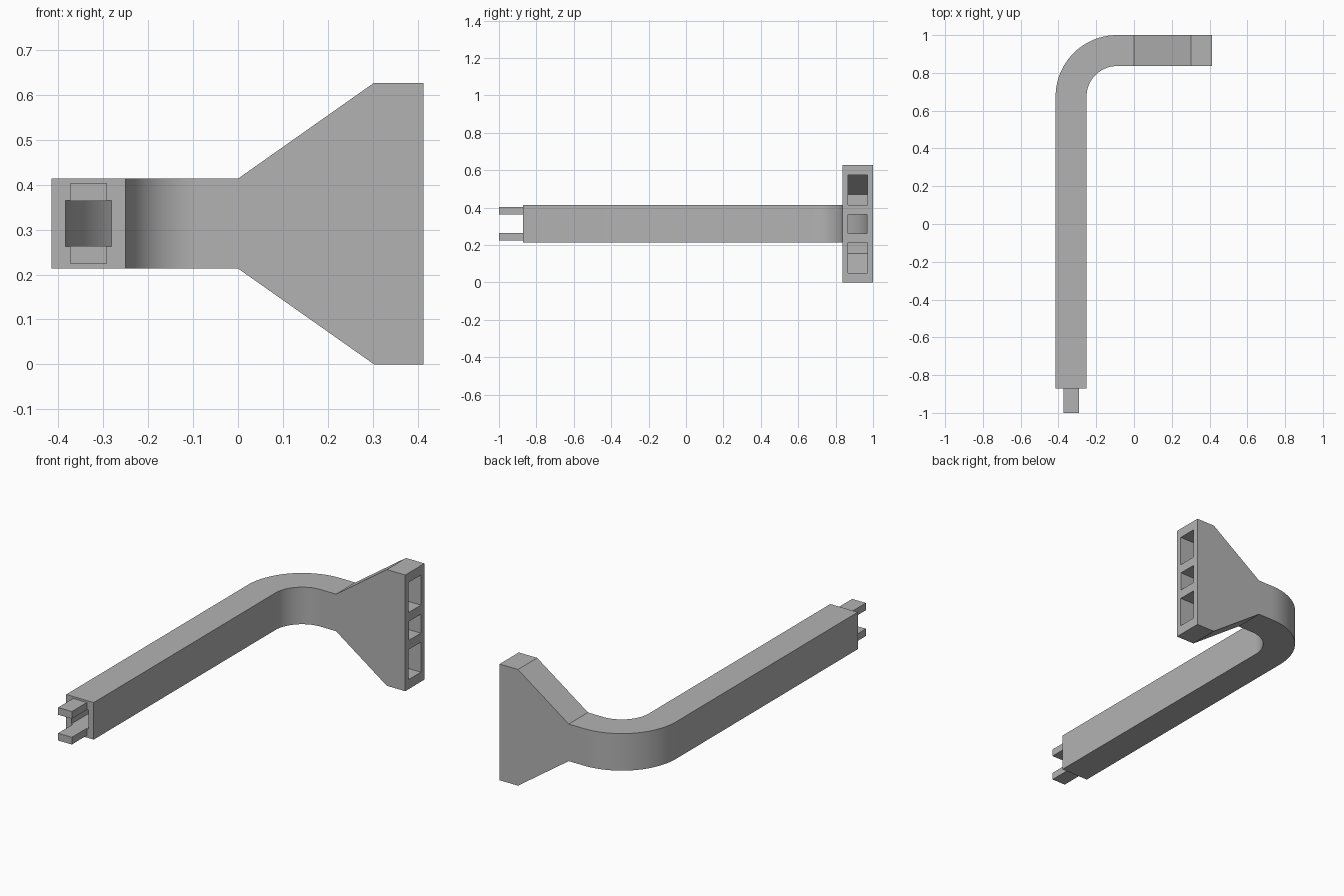
import bpy, bmesh
from math import sin, cos, pi
from mathutils import Vector

if "Cube" in bpy.data.objects:
    bpy.data.objects.remove(bpy.data.objects["Cube"])

grey = bpy.data.materials.new("plain_grey")
grey.use_nodes = True
grey.diffuse_color = (0.45, 0.45, 0.45, 1)
grey.node_tree.nodes["Principled BSDF"].inputs["Base Color"].default_value = (0.45, 0.45, 0.45, 1)

MID = 0.3135      # height of the duct centreline
BEND = Vector((-0.09, 0.675))
RADIUS = 0.243    # centreline radius of the elbow
FRONT, END = -0.872, 0.413


def sweep(name, stations, half_width):
    """Sweep a rectangle; each station is (xy point, outward normal, z low, z high)."""
    bm = bmesh.new()
    rings = []
    for p, n, low, high in stations:
        a, b = p + n * half_width, p - n * half_width
        rings.append([bm.verts.new((q.x, q.y, z))
                      for q, z in ((a, low), (a, high), (b, high), (b, low))])
    for r, s in zip(rings, rings[1:]):
        for i in range(4):
            j = (i + 1) % 4
            bm.faces.new((r[i], r[j], s[j], s[i]))
    bm.faces.new(rings[0])
    bm.faces.new(rings[-1][::-1])
    bmesh.ops.recalc_face_normals(bm, faces=bm.faces)
    mesh = bpy.data.meshes.new(name)
    bm.to_mesh(mesh)
    bm.free()
    mesh.materials.append(grey)
    ob = bpy.data.objects.new(name, mesh)
    bpy.context.collection.objects.link(ob)
    return ob


def elbow(front, half_height, segments=32):
    """Stations for the straight arm and the quarter bend."""
    low, high = MID - half_height, MID + half_height
    out = [(Vector((BEND.x - RADIUS, front)), Vector((-1, 0)), low, high)]
    for i in range(segments + 1):
        t = pi - pi / 2 * i / segments
        n = Vector((cos(t), sin(t)))
        out.append((BEND + n * RADIUS, n, low, high))
    return out


def along_x(x, low, high):
    return (Vector((x, BEND.y + RADIUS)), Vector((0, 1)), low, high)


# Bent arm flaring into the tall nozzle
body = sweep("duct_body", elbow(FRONT, 0.1) + [
    along_x(0, MID - 0.1, MID + 0.1),
    along_x(0.303, 0, 0.627),
    along_x(END, 0, 0.627)], 0.082)

# Square channel running the full length
cutters = [sweep("channel_cutter", elbow(FRONT - 0.05, 0.051) + [
    along_x(END + 0.05, MID - 0.051, MID + 0.051)], 0.051)]

# Tapered pockets above and below the channel opening
for name, side in (("upper_pocket_cutter", 1), ("lower_pocket_cutter", -1)):
    def span(x, inner, outer):
        return along_x(x, *sorted((MID + side * inner, MID + side * outer)))
    cutters.append(sweep(name, [
        span(0.155, 0.1, 0.158), span(0.3, 0.1, 0.262), span(END + 0.05, 0.1, 0.262)], 0.052))

bpy.context.view_layer.objects.active = body
for cutter in cutters:
    mod = body.modifiers.new("cut", "BOOLEAN")
    mod.operation = "DIFFERENCE"
    mod.solver = "EXACT"
    mod.object = cutter
    bpy.ops.object.modifier_apply(modifier=mod.name)
    bpy.data.objects.remove(cutter)

# Smooth bend with crisp corners
bpy.ops.object.select_all(action="DESELECT")
body.select_set(True)
bpy.ops.object.shade_smooth_by_angle(angle=pi / 9)

# Two connector prongs at the front end
for name, low, high in (("lower_prong", 0.225, 0.264), ("upper_prong", 0.364, 0.403)):
    x = BEND.x - RADIUS
    sweep(name, [(Vector((x, y)), Vector((-1, 0)), low, high) for y in (-1, FRONT)], 0.041)
